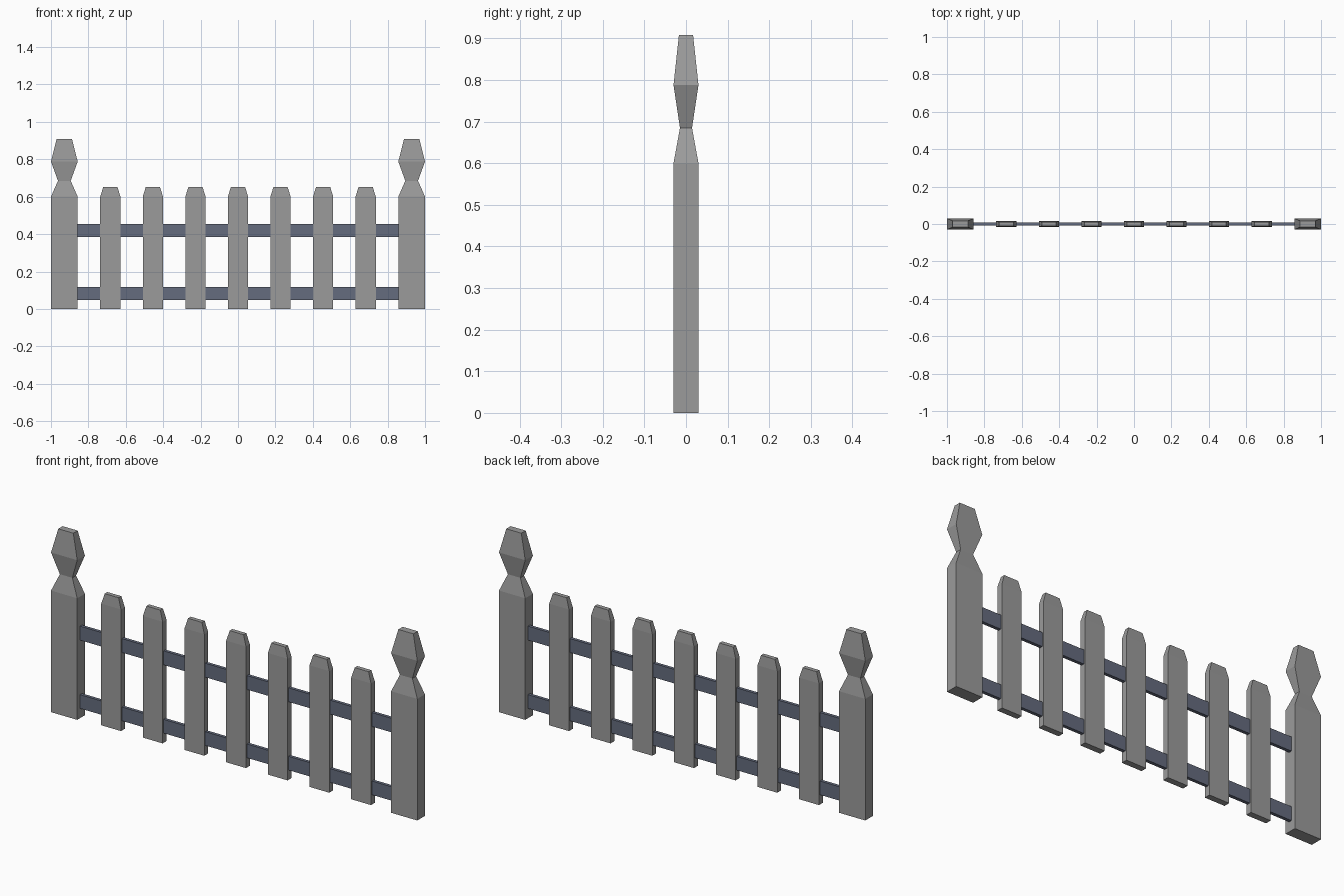
import bpy, bmesh

if "Cube" in bpy.data.objects:
    bpy.data.objects.remove(bpy.data.objects["Cube"])


def material(name, rgb):
    m = bpy.data.materials.new(name)
    m.diffuse_color = (*rgb, 1)
    m.use_nodes = True
    m.node_tree.nodes["Principled BSDF"].inputs["Base Color"].default_value = m.diffuse_color
    return m


GREY = material("weathered grey", (0.33, 0.33, 0.33))
SLATE = material("slate blue", (0.13, 0.15, 0.21))


def loft(name, x, sections, mat):
    """Stack rectangular sections (z, half width, half depth) into a closed solid."""
    bm = bmesh.new()
    rings = [[bm.verts.new((x + sx * hx, sy * hy, z))
              for sx, sy in ((-1, -1), (1, -1), (1, 1), (-1, 1))]
             for z, hx, hy in sections]
    bm.faces.new(rings[0][::-1])
    bm.faces.new(rings[-1])
    for a, b in zip(rings, rings[1:]):
        for i in range(4):
            j = (i + 1) % 4
            bm.faces.new((a[i], a[j], b[j], b[i]))
    mesh = bpy.data.meshes.new(name)
    bm.to_mesh(mesh)
    bm.free()
    mesh.materials.append(mat)
    ob = bpy.data.objects.new(name, mesh)
    bpy.context.collection.objects.link(ob)
    return ob


# End posts with a pinched neck and a faceted finial
POST = [(0, 0.0715, 0.03), (0.6, 0.0715, 0.03), (0.685, 0.034, 0.0145),
        (0.788, 0.0715, 0.03), (0.908, 0.041, 0.017)]
for side, x in (("left", -0.9285), ("right", 0.9285)):
    loft(side + "_post", x, POST, GREY)

# Seven pickets with tapered tips
PICKET = [(0, 0.054, 0.015), (0.6, 0.054, 0.015), (0.652, 0.038, 0.0105)]
for i in range(7):
    loft(f"picket_{i + 1}", (i - 3) * 0.2275, PICKET, GREY)

# Two horizontal rails butting into the posts
for name, z0, z1 in (("lower_rail", 0.048, 0.116), ("upper_rail", 0.385, 0.454)):
    loft(name, 0, [(z0, 0.86, 0.008), (z1, 0.86, 0.008)], SLATE)
